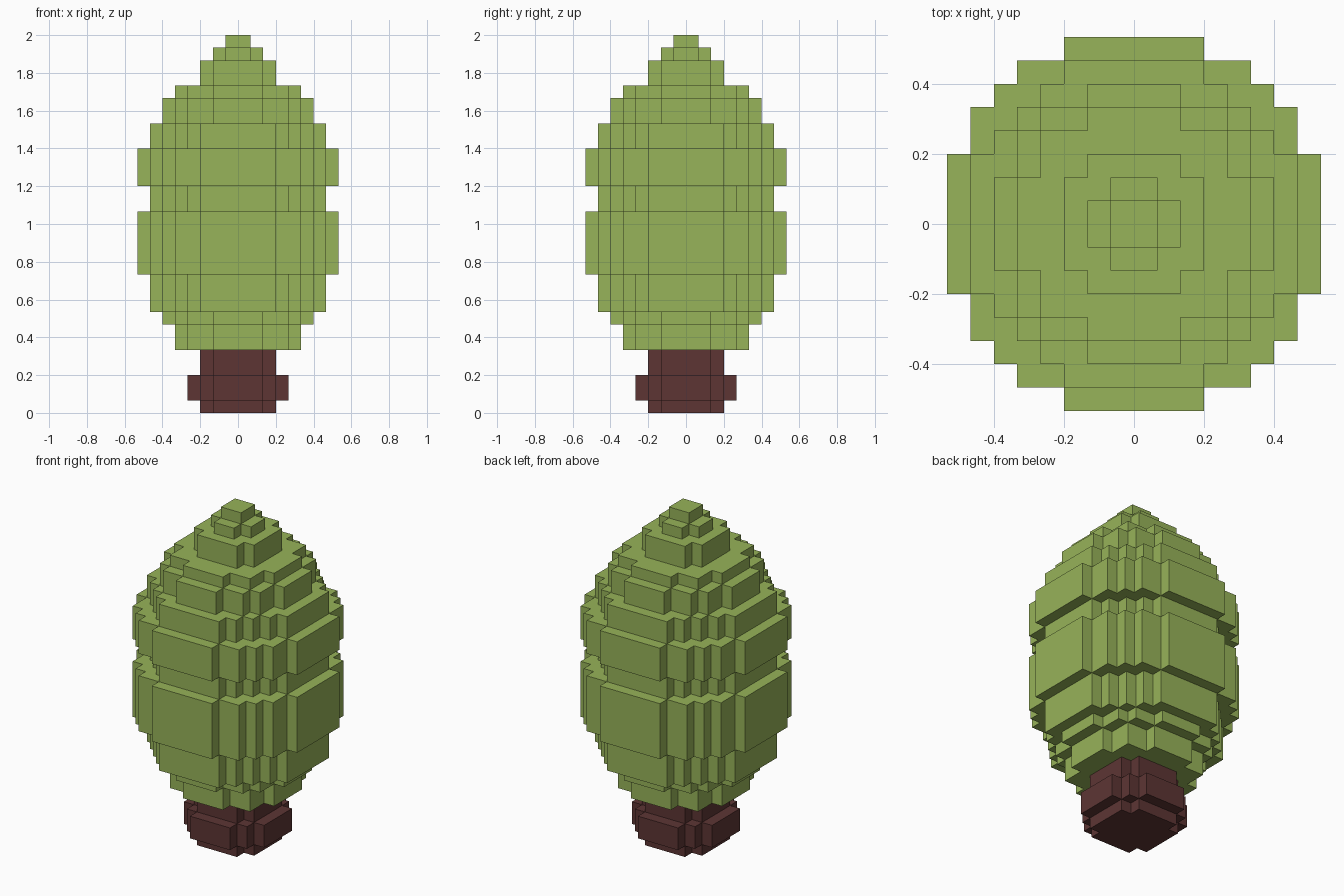
import bpy
import bmesh

UNIT = 2 / 30  # edge length of one block

cube = bpy.data.objects.get("Cube")
if cube:
    bpy.data.objects.remove(cube, do_unlink=True)

# Outer corners of one quarter of each stepped disc, keyed by radius in blocks
DISCS = {
    1: [(1, 1)],
    2: [(2, 1), (1, 2)],
    3: [(3, 2), (2, 3)],
    4: [(4, 2), (3, 3), (2, 4)],
    5: [(5, 2), (4, 4), (2, 5)],
    6: [(6, 2), (5, 4), (4, 5), (2, 6)],
    7: [(7, 3), (6, 4), (5, 5), (4, 6), (3, 7)],
    8: [(8, 3), (7, 5), (6, 6), (5, 7), (3, 8)],
}


def make_material(name, color):
    mat = bpy.data.materials.new(name)
    mat.use_nodes = True
    mat.diffuse_color = color
    bsdf = next(n for n in mat.node_tree.nodes if n.type == "BSDF_PRINCIPLED")
    bsdf.inputs["Base Color"].default_value = color
    bsdf.inputs["Roughness"].default_value = 0.9
    return mat


def disc_outline(radius):
    """Full counter-clockwise outline of a stepped disc, in blocks."""
    corners = DISCS[radius]
    quarter = [corners[0]]
    for (_, y), (nx, ny) in zip(corners, corners[1:]):
        quarter += [(nx, y), (nx, ny)]
    outline = []
    for _ in range(4):
        outline += quarter
        quarter = [(-y, x) for x, y in quarter]
    return outline


def stack_discs(name, base, layers, mat):
    """Stack stepped discs, given as (radius, height), from the base up."""
    bm = bmesh.new()
    z = base
    for radius, height in layers:
        outline = disc_outline(radius)
        low, high = [[bm.verts.new((x * UNIT, y * UNIT, level * UNIT))
                      for x, y in outline] for level in (z, z + height)]
        bm.faces.new(low[::-1])
        bm.faces.new(high)
        for i in range(len(outline)):
            j = (i + 1) % len(outline)
            bm.faces.new((low[i], low[j], high[j], high[i]))
        z += height
    mesh = bpy.data.meshes.new(name)
    bm.to_mesh(mesh)
    bm.free()
    mesh.materials.append(mat)
    obj = bpy.data.objects.new(name, mesh)
    bpy.context.collection.objects.link(obj)
    return z


bark = make_material("bark_brown", (0.109, 0.036, 0.034, 1))
leaf = make_material("leaf_green", (0.309, 0.451, 0.100, 1))

# Trunk with a wider root ring
top = stack_discs("trunk", 0, [(3, 1), (4, 2), (3, 2)], bark)

# Foliage, from the lowest tier to the tip
stack_discs("foliage", top, [
    (5, 2), (6, 1), (7, 3), (8, 5), (7, 2), (8, 3),
    (7, 2), (6, 2), (5, 1), (3, 2), (2, 1), (1, 1),
], leaf)
